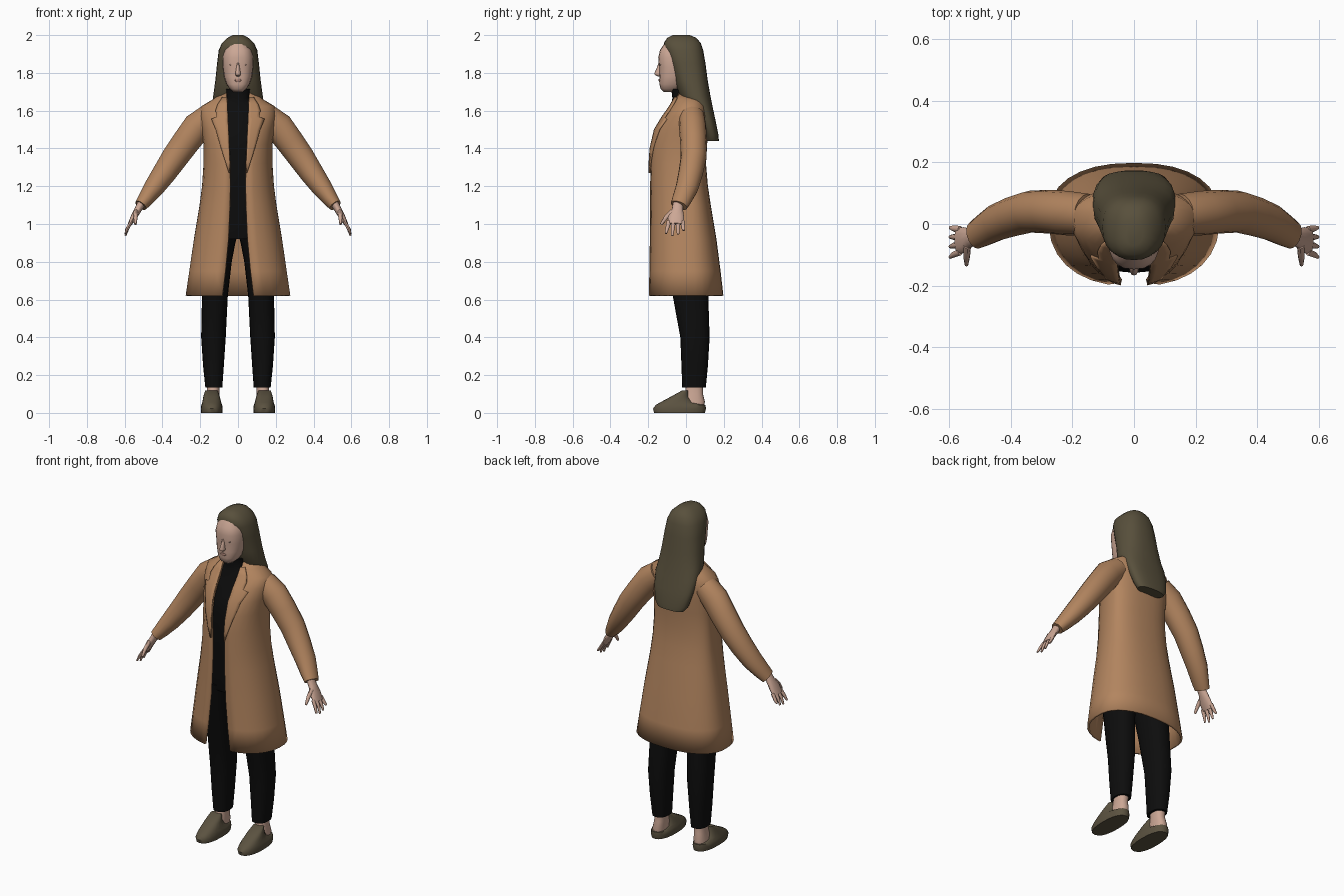
import bpy, bmesh, math
from mathutils import Vector


def material(name, rgb):
    m = bpy.data.materials.new(name)
    m.diffuse_color = (*rgb, 1)
    return m


COAT = material("camel wool", (0.45, 0.235, 0.115))
BLACK = material("black cloth", (0.004, 0.004, 0.004))
SKIN = material("skin", (0.60, 0.385, 0.30))
HAIR = material("olive brown hair", (0.098, 0.08, 0.045))
SHOE = material("olive leather", (0.105, 0.085, 0.052))
LIPS = material("muted lips", (0.43, 0.24, 0.19))
EYES = material("eye shade", (0.30, 0.19, 0.15))


def finish(name, rows, mat, closed=True, mirror=False, thick=0, angle=50):
    """Skin a list of point rows into one mesh; closed rows get end caps."""
    bm = bmesh.new()
    vs = [[bm.verts.new(p) for p in r] for r in rows]
    n = len(vs[0])
    for a, b in zip(vs, vs[1:]):
        for i in range(n if closed else n - 1):
            j = (i + 1) % n
            bm.faces.new((a[i], a[j], b[j], b[i]))
    if closed:
        bm.faces.new(vs[0][::-1])
        bm.faces.new(vs[-1])
    bmesh.ops.recalc_face_normals(bm, faces=bm.faces[:])
    me = bpy.data.meshes.new(name)
    bm.to_mesh(me)
    bm.free()
    for p in me.polygons:
        p.use_smooth = True
    me.set_sharp_from_angle(angle=math.radians(angle))
    me.materials.append(mat)
    ob = bpy.data.objects.new(name, me)
    bpy.context.collection.objects.link(ob)
    if mirror:
        ob.modifiers.new("mirror", 'MIRROR')
    if thick:
        s = ob.modifiers.new("thickness", 'SOLIDIFY')
        s.thickness, s.offset = thick, 0
    return ob


def spow(v, p):
    return math.copysign(abs(v) ** p, v)


def stack(name, rings, mat, p=0.85, n=20, **kw):
    """Vertical stack of rounded sections: (z, centre x, half width, front y, back y)."""
    rows = []
    for z, cx, w, yf, yb in rings:
        row = []
        for i in range(n):
            a = 2 * math.pi * i / n
            row.append((cx + w * spow(math.sin(a), p),
                        (yf + yb) / 2 - (yb - yf) / 2 * spow(math.cos(a), p), z))
        rows.append(row)
    return finish(name, rows, mat, **kw)


def tube(name, path, mat, n=12, **kw):
    """Limb along a path: (x, y, z, radius in front view, radius along y)."""
    pts = [Vector(q[:3]) for q in path]
    rows = []
    for i, (x, y, z, r, ry) in enumerate(path):
        t = pts[min(i + 1, len(pts) - 1)] - pts[max(i - 1, 0)]
        u = Vector((0, 1, 0)).cross(t).normalized()
        v = t.cross(u).normalized()
        rows.append([pts[i] + u * r * math.cos(2 * math.pi * k / n)
                     + v * ry * math.sin(2 * math.pi * k / n) for k in range(n)])
    return finish(name, rows, mat, mirror=True, **kw)


# Coat body: z, half width, front y, back y, half opening
COAT_RINGS = [
    (0.62, .272, -.196, .192, .082), (0.75, .253, -.192, .177, .066),
    (0.92, .228, -.188, .155, .050), (1.10, .198, -.186, .125, .042),
    (1.20, .185, -.186, .110, .040), (1.32, .177, -.186, .100, .042),
    (1.42, .177, -.180, .106, .047), (1.50, .187, -.158, .110, .051),
    (1.57, .197, -.115, .110, .054), (1.62, .190, -.078, .104, .056),
    (1.655, .130, -.060, .092, .058), (1.69, .085, -.050, .078, .060)]
P, MID = 0.85, 0.02


def coat_front(x, z):
    """Front y of the coat at a given x and height."""
    for a, b in zip(COAT_RINGS, COAT_RINGS[1:]):
        if a[0] <= z <= b[0]:
            k = (z - a[0]) / (b[0] - a[0])
            w, yf = a[1] + k * (b[1] - a[1]), a[2] + k * (b[2] - a[2])
            s = min(1, x / w) ** (1 / P)
            return MID + (yf - MID) * math.sqrt(1 - s * s) ** P


rows = []
for z, w, yf, yb, gap in COAT_RINGS:
    a0 = math.asin((gap / w) ** (1 / P))
    row = []
    for i in range(15):
        a = a0 + (math.pi - a0) * i / 14
        c = math.cos(a)
        depth = (MID - yf) if c > 0 else (yb - MID)
        row.append((w * abs(math.sin(a)) ** P if i < 14 else 0,
                    MID - depth * spow(c, P), z))
    rows.append(row)
finish("coat_body", rows, COAT, closed=False, mirror=True, thick=.012)

# Notched lapels lying on the coat front: z, inner x, outer x
rows = []
for z, xi, xo in [(1.27, .042, .047), (1.33, .043, .066), (1.40, .046, .088),
                  (1.50, .050, .117), (1.555, .053, .140), (1.565, .053, .112),
                  (1.60, .055, .118), (1.63, .056, .108), (1.67, .058, .082)]:
    xs = [xi + (xo - xi) * k / 4 for k in range(5)]
    rows.append([(x, coat_front(x, z) - .011, z) for x in xs])
finish("lapels", rows, COAT, closed=False, mirror=True, thick=.009, angle=30)

# Sleeves
tube("sleeves", [(.150, .03, 1.57, .068, .068), (.215, .035, 1.515, .078, .072),
                 (.275, .04, 1.435, .074, .071), (.335, .04, 1.352, .070, .068),
                 (.390, .025, 1.27, .063, .065), (.445, .005, 1.192, .054, .060),
                 (.490, -.022, 1.13, .042, .052), (.515, -.037, 1.098, .034, .046)],
     COAT, n=16)

# Hands with fingers and thumb
tube("hands", [(.508, -.042, 1.115, .022, .026), (.530, -.045, 1.075, .019, .030),
               (.550, -.052, 1.040, .017, .042), (.572, -.055, 1.000, .011, .042)], SKIN)
for i in range(4):
    y = -.090 + i * .024
    tip = (-.107, -.073, -.042, -.012)[i]
    length = (.95, .938, .945, .965)[i]
    tube(f"fingers_{i + 1}", [(.563, y, 1.015, .009, .012), (.583, (y + tip) / 2, .98, .009, .010),
                              (.596, tip, length, .005, .006)], SKIN, n=8)
tube("thumbs", [(.540, -.070, 1.065, .012, .016), (.542, -.105, 1.035, .011, .012),
                (.543, -.132, .998, .006, .007)], SKIN, n=8)

# Black sweater with turtleneck
stack("sweater", [(.92, 0, .15, -.12, .11), (1.0, 0, .16, -.135, .10),
                  (1.2, 0, .145, -.140, .08), (1.4, 0, .152, -.158, .08),
                  (1.5, 0, .16, -.135, .09), (1.58, 0, .15, -.096, .09),
                  (1.635, 0, .09, -.078, .07), (1.665, 0, .058, -.072, .04),
                  (1.715, 0, .066, -.078, .04)], BLACK)

# Trousers
stack("trouser_legs", [(.135, .128, .045, -.02, .105), (.25, .130, .055, -.024, .116),
                       (.40, .130, .065, -.03, .125), (.52, .126, .067, -.052, .121),
                       (.62, .122, .068, -.07, .118), (.80, .112, .079, -.10, .112),
                       (.90, .102, .088, -.12, .11), (.95, .090, .090, -.125, .11)],
      BLACK, mirror=True)

# Ankles and slip-on shoes
stack("ankles", [(.025, .138, .036, -.04, .094), (.06, .136, .036, -.02, .100),
                 (.10, .132, .033, -.005, .090), (.15, .130, .034, .0, .090)],
      SKIN, mirror=True)
stack("shoes", [(0, .139, .056, -.168, .100), (.022, .139, .058, -.175, .106),
                (.042, .139, .055, -.160, .103), (.055, .139, .050, -.138, .045),
                (.085, .140, .044, -.082, .016), (.118, .141, .033, -.022, .012)],
      SHOE, mirror=True)

# Head
stack("head", [(1.70, 0, .026, -.118, -.05), (1.715, 0, .044, -.134, -.03),
               (1.74, 0, .061, -.141, 0), (1.78, 0, .074, -.141, .03),
               (1.83, 0, .081, -.142, .05), (1.88, 0, .083, -.147, .05),
               (1.92, 0, .075, -.138, .05), (1.957, 0, .05, -.114, .04)], SKIN, p=.8)
stack("nose", [(1.782, 0, .008, -.150, -.12), (1.79, 0, .015, -.165, -.12),
               (1.80, 0, .014, -.167, -.12), (1.83, 0, .009, -.153, -.12),
               (1.86, 0, .006, -.144, -.12)], SKIN, n=10)
stack("mouth", [(1.753, 0, .010, -.143, -.13), (1.760, 0, .020, -.146, -.13),
                (1.768, 0, .012, -.144, -.13)], LIPS, n=12)
stack("eyes", [(1.838, .033, .006, -.1385, -.12), (1.843, .033, .013, -.1385, -.12),
               (1.849, .033, .008, -.1385, -.12)], EYES, n=10, mirror=True)

# Long hair falling down the back
stack("hair", [(1.44, 0, .085, .105, .174), (1.47, 0, .107, .098, .172),
               (1.55, 0, .125, .068, .156), (1.62, 0, .135, .018, .141),
               (1.68, 0, .131, -.04, .129), (1.76, 0, .120, -.062, .115),
               (1.85, 0, .111, -.090, .103), (1.92, 0, .102, -.112, .091),
               (1.958, 0, .085, -.117, .078), (1.985, 0, .056, -.100, .055),
               (2.0, 0, .028, -.070, .020)], HAIR, p=.82, n=24)
